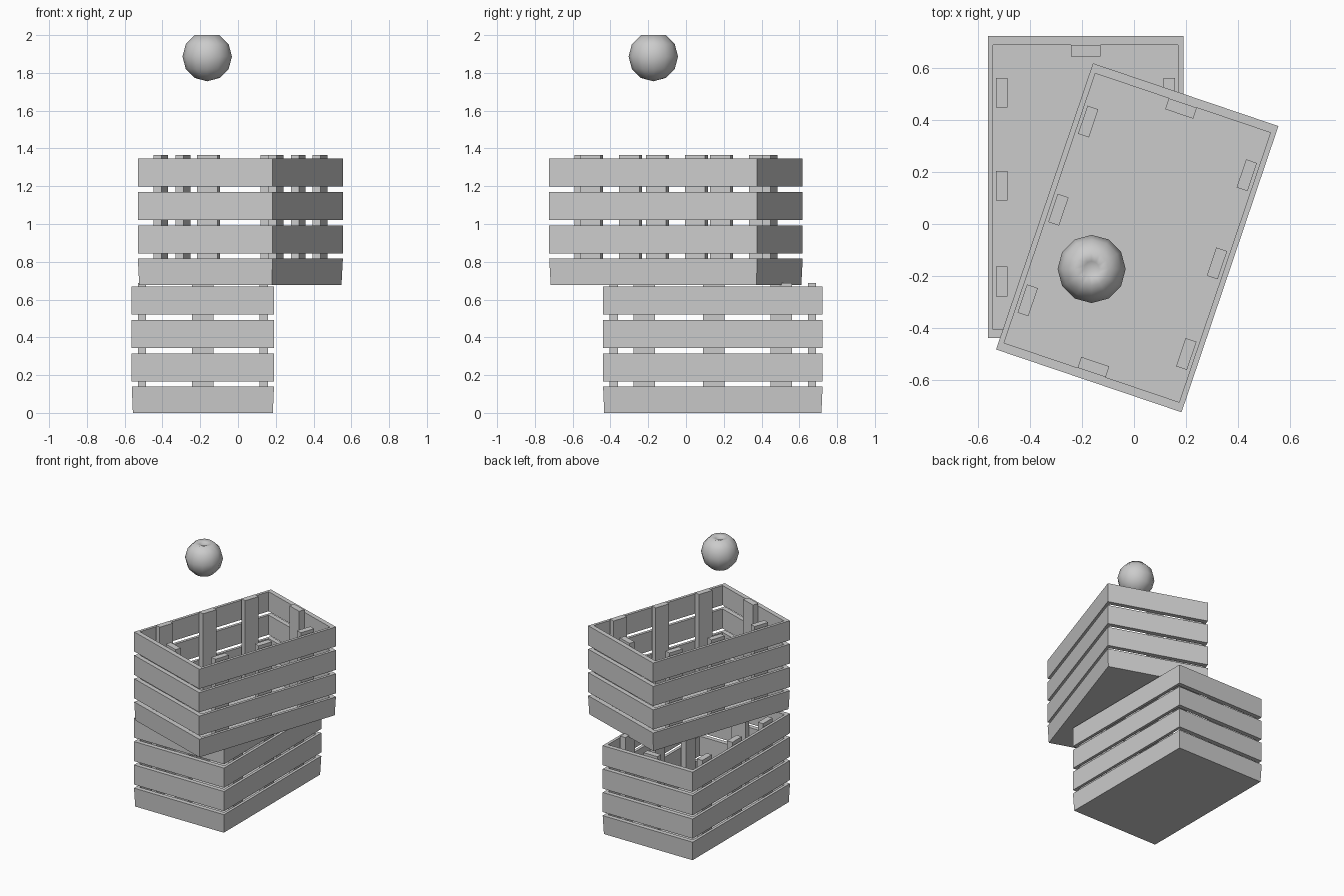
import bpy, bmesh, math
from mathutils import Matrix

if "Cube" in bpy.data.objects:
    bpy.data.objects.remove(bpy.data.objects["Cube"])

W, L = 0.753, 1.162          # crate outer size
TX, TY = 0.021, 0.034        # wall thickness on long / short sides


def rect(bm, hx, hy, z):
    return [bm.verts.new((sx * hx, sy * hy, z))
            for sx, sy in ((-1, -1), (1, -1), (1, 1), (-1, 1))]


def bridge(bm, a, b):
    n = len(a)
    for i in range(n):
        j = (i + 1) % n
        bm.faces.new((a[i], a[j], b[j], b[i]))


def finish(bm, name, loc, angle=0.0):
    bmesh.ops.recalc_face_normals(bm, faces=bm.faces)
    mesh = bpy.data.meshes.new(name)
    bm.to_mesh(mesh)
    bm.free()
    ob = bpy.data.objects.new(name, mesh)
    ob.location = loc
    ob.rotation_euler.z = angle
    bpy.context.collection.objects.link(ob)
    return ob


def crate(prefix, loc, angle):
    hx, hy = W / 2, L / 2
    # solid-floored bottom tray, slightly tapered at its base
    bm = bmesh.new()
    loops = [rect(bm, hx - 0.006, hy - 0.006, 0), rect(bm, hx, hy, 0.14),
             rect(bm, hx - TX, hy - TY, 0.14), rect(bm, hx - TX, hy - TY, 0.02)]
    for a, b in zip(loops, loops[1:]):
        bridge(bm, a, b)
    bm.faces.new(loops[0])
    bm.faces.new(loops[-1])
    finish(bm, prefix + "_tray", loc, angle)

    # three bands of slats above the tray
    bm = bmesh.new()
    for z in (0.167, 0.344, 0.521):
        loops = [rect(bm, hx, hy, z), rect(bm, hx, hy, z + 0.148),
                 rect(bm, hx - TX, hy - TY, z + 0.148), rect(bm, hx - TX, hy - TY, z)]
        for a, b in zip(loops, loops[1:] + loops[:1]):
            bridge(bm, a, b)
    finish(bm, prefix + "_slats", loc, angle)

    # upright posts inside the walls
    bm = bmesh.new()
    posts = [(s * 0.322, y, 0.044, 0.114) for s in (-1, 1) for y in (-0.363, 0.005, 0.363)]
    posts += [(0, s * 0.525, 0.114, 0.044) for s in (-1, 1)]
    for x, y, sx, sy in posts:
        bmesh.ops.create_cube(bm, size=1, matrix=Matrix.Translation((x, y, 0.349))
                              @ Matrix.Diagonal((sx, sy, 0.678, 1)))
    finish(bm, prefix + "_posts", loc, angle)


crate("lower_crate", (-0.186, 0.142, 0), 0)
crate("upper_crate", (0.0125, -0.053, 0.677), math.radians(-18.7))

# round fruit with a dimpled top
R, CZ, SEG = 0.131, 1.885, 12
bm = bmesh.new()
profile = [(0.03, 0.105)] + [(R * math.sin(math.radians(a)), R * math.cos(math.radians(a)))
                             for a in range(30, 180, 30)]
rings = [[bm.verts.new((r * math.cos(2 * math.pi * i / SEG),
                        r * math.sin(2 * math.pi * i / SEG), z)) for i in range(SEG)]
         for r, z in profile]
for a, b in zip(rings, rings[1:]):
    bridge(bm, a, b)
for ring, z in ((rings[0], 0.085), (rings[-1], -R)):
    pole = bm.verts.new((0, 0, z))
    for i in range(SEG):
        bm.faces.new((ring[i], ring[(i + 1) % SEG], pole))
for f in bm.faces:
    f.smooth = True
finish(bm, "fruit", (-0.163, -0.173, CZ + 0.0015))
